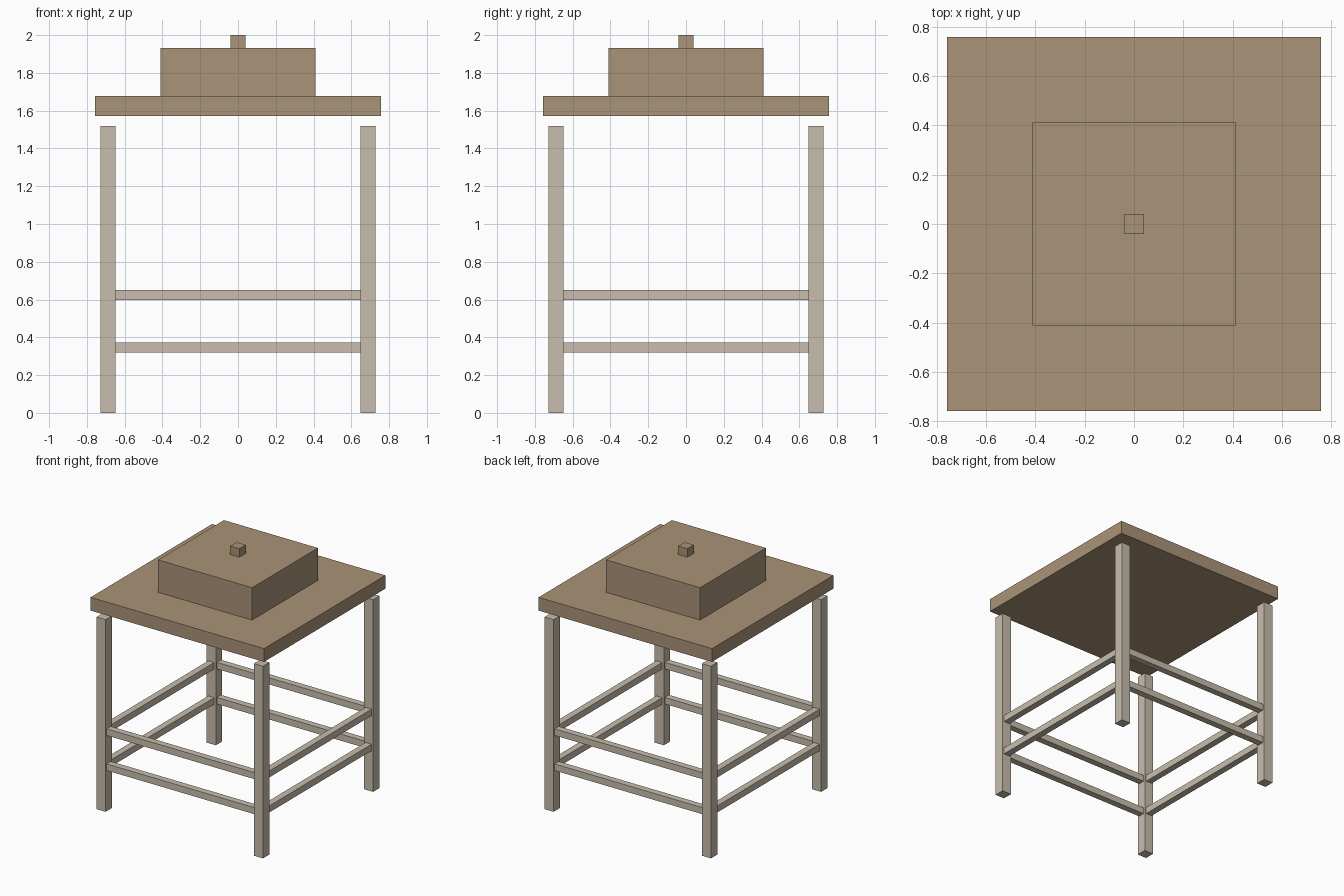
import bpy

if "Cube" in bpy.data.objects:
    bpy.data.objects.remove(bpy.data.objects["Cube"])


def material(name, rgb):
    m = bpy.data.materials.new(name)
    m.diffuse_color = (*rgb, 1.0)
    m.use_nodes = True
    m.node_tree.nodes["Principled BSDF"].inputs["Base Color"].default_value = m.diffuse_color
    return m


brown = material("brown wood", (0.402, 0.292, 0.188))
pale = material("pale wood", (0.578, 0.515, 0.423))


def box(name, lo, hi, mat):
    """Axis-aligned box between two corners."""
    bpy.ops.mesh.primitive_cube_add(size=1, location=[(a + b) / 2 for a, b in zip(lo, hi)])
    ob = bpy.context.object
    ob.name = name
    ob.scale = [b - a for a, b in zip(lo, hi)]
    bpy.ops.object.transform_apply(location=False, rotation=False, scale=True)
    ob.data.materials.append(mat)
    return ob


# Slab, raised block and knob
box("tabletop", (-0.758, -0.758, 1.572), (0.758, 0.758, 1.677), brown)
box("raised_block", (-0.411, -0.411, 1.677), (0.411, 0.411, 1.933), brown)
box("knob", (-0.04, -0.04, 1.933), (0.04, 0.04, 2.0), brown)

# Legs
C, H, R = 0.688, 0.04, 0.026  # leg centre, leg half width, rail half width
for sx, nx in ((-1, "left"), (1, "right")):
    for sy, ny in ((-1, "front"), (1, "back")):
        x, y = sx * C, sy * C
        box(f"{ny}_{nx}_leg", (x - H, y - H, 0), (x + H, y + H, 1.518), pale)

# Two levels of rails between the legs
L = C - H
for z, level in ((0.347, "lower"), (0.624, "upper")):
    for s, nx, ny in ((-1, "left", "front"), (1, "right", "back")):
        c = s * C
        box(f"{level}_{ny}_rail", (-L, c - R, z - R), (L, c + R, z + R), pale)
        box(f"{level}_{nx}_rail", (c - R, -L, z - R), (c + R, L, z + R), pale)
